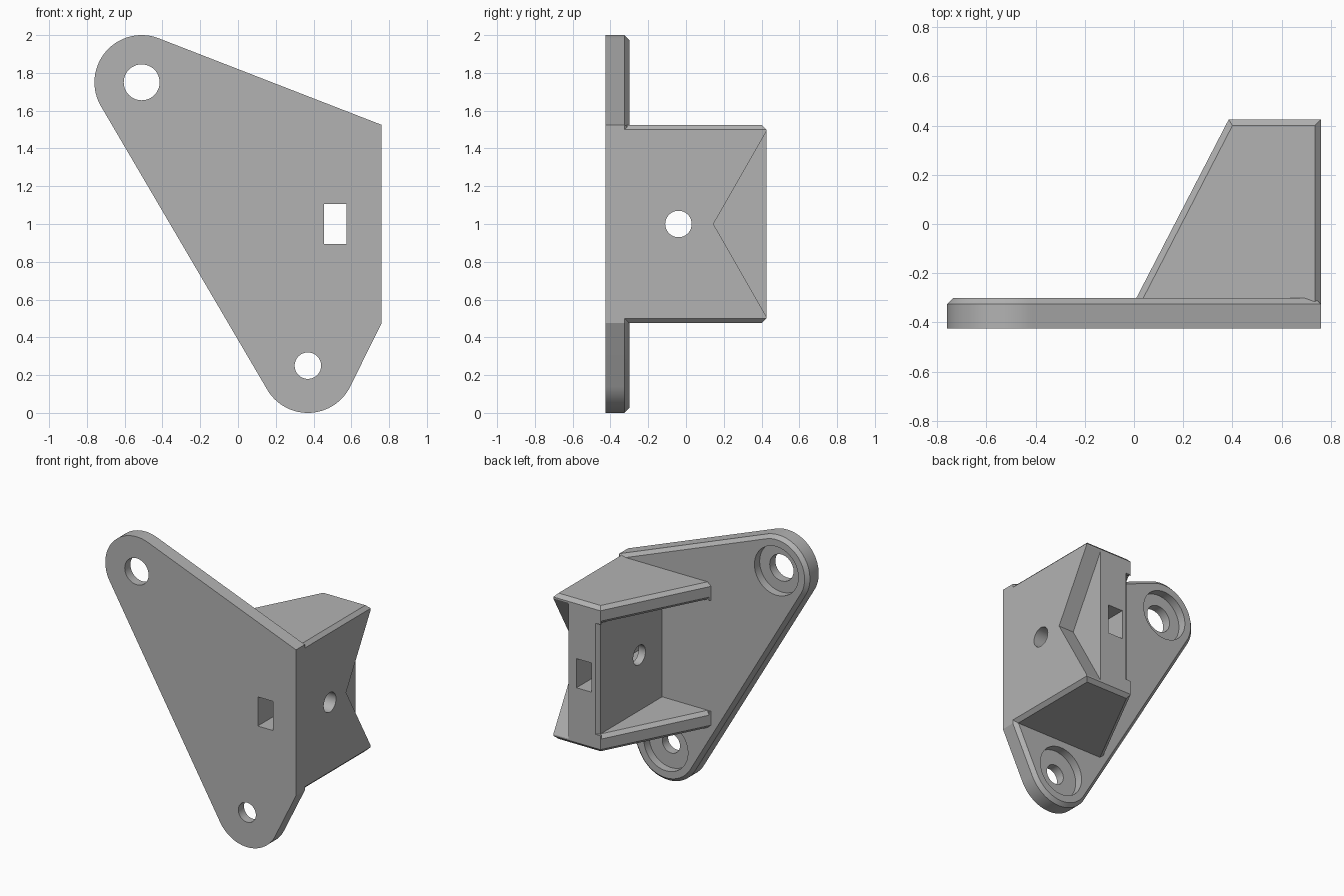
import bpy
import bmesh
from math import cos, sin, tau, radians
from mathutils import Vector
from mathutils.geometry import convex_hull_2d

if "Cube" in bpy.data.objects:
    bpy.data.objects.remove(bpy.data.objects["Cube"])

CHAMFER = 0.025
FRONT, FACE, BACK = -0.425, -0.30, 0.425
LOW, HIGH = 0.475, 1.525

grey = bpy.data.materials.new("plain grey")
grey.use_nodes = True
colour = (0.45, 0.45, 0.45, 1)
grey.diffuse_color = colour
grey.node_tree.nodes["Principled BSDF"].inputs["Base Color"].default_value = colour


def circle(x, y, r, n=64):
    return [(x + r * cos(tau * i / n), y + r * sin(tau * i / n)) for i in range(n)]


def finish(name, bm):
    bmesh.ops.recalc_face_normals(bm, faces=bm.faces)
    mesh = bpy.data.meshes.new(name)
    bm.to_mesh(mesh)
    bm.free()
    mesh.materials.append(grey)
    obj = bpy.data.objects.new(name, mesh)
    bpy.context.collection.objects.link(obj)
    return obj


def prism(name, outline, axis, lo, hi, chamfer_lo=0, chamfer_hi=0):
    """Extrude a 2D outline along an axis, optionally chamfering either end."""
    place = {"X": lambda a, b, t: (t, a, b),
             "Y": lambda a, b, t: (a, t, b),
             "Z": lambda a, b, t: (a, b, t)}[axis]
    bm = bmesh.new()
    ends = [[bm.verts.new(place(a, b, t)) for a, b in outline]
            for t in (lo + chamfer_lo, hi - chamfer_hi)]
    caps = [bm.faces.new(ring) for ring in ends]
    n = len(outline)
    for i in range(n):
        j = (i + 1) % n
        bm.faces.new((ends[0][i], ends[0][j], ends[1][j], ends[1][i]))
    bmesh.ops.recalc_face_normals(bm, faces=bm.faces)
    for cap, size in zip(caps, (chamfer_lo, chamfer_hi)):
        if size:
            bmesh.ops.inset_region(bm, faces=[cap], thickness=size, depth=size,
                                   use_even_offset=True, use_boundary=True)
    return finish(name, bm)


def combine(target, other, operation):
    """Boolean one solid into another and discard the helper."""
    other.hide_render = True
    mod = target.modifiers.new(operation.title(), "BOOLEAN")
    mod.operation, mod.solver, mod.object = operation, "EXACT", other
    bpy.context.view_layer.objects.active = target
    bpy.ops.object.modifier_apply(modifier=mod.name)
    bpy.data.objects.remove(other)


# Mounting plate: two round lugs joined to a straight edge
lugs = [(-0.51, 1.75, 0.095), (0.37, 0.25, 0.07)]
pts = [p for x, z, _ in lugs for p in circle(x, z, 0.25, 96)]
pts += [(0.76, HIGH), (0.76, LOW)]
outline = [pts[i] for i in convex_hull_2d([Vector(p) for p in pts])]
bracket = prism("mounting_bracket", outline, "Y", FRONT, FACE, 0, CHAMFER)

# Tapered housing with chamfered top and bottom
foot, tip = Vector((0.01, FACE)), Vector((0.385, BACK))
slope = (tip - foot).normalized()
root = foot - slope * 0.11
housing = prism("housing", [tuple(root), (0.76, root.y), (0.76, BACK), tuple(tip)],
                "Z", LOW, HIGH, CHAMFER, CHAMFER)

# Open bay between the top and bottom ribs
bay = [(-0.3, FACE), (0.40, FACE), (0.40, 0.40), (0.45, 0.45), (-0.3, 0.45)]
combine(housing, prism("bay_cutter", bay, "Z", 0.60, 1.40), "DIFFERENCE")

# Chamfer on the inner lip of each rib
out = Vector((-slope.y, slope.x))
bm = bmesh.new()
for depth, spread in ((-CHAMFER, 0), (CHAMFER, 2 * CHAMFER)):
    for along in (foot + slope * 0.015, tip - slope * 0.01):
        p = along + out * depth
        for z in (0.60 - spread, 1.40 + spread):
            bm.verts.new((p.x, max(p.y, FACE), z))
bmesh.ops.convex_hull(bm, input=bm.verts)
combine(housing, finish("lip_cutter", bm), "DIFFERENCE")

# V-shaped recess in the outer side
vee = [(0.145, 1.0), (0.45, 1.533), (0.45, 0.467)]
combine(housing, prism("vee_cutter", vee, "X", 0.64, 0.9), "DIFFERENCE")

combine(bracket, housing, "UNION")

# Counterbored screw holes in the lugs
for x, z, r in lugs:
    combine(bracket, prism("hole_cutter", circle(x, z, r), "Y", -1, 1), "DIFFERENCE")
    combine(bracket, prism("bore_cutter", circle(x, z, 0.175), "Y", -0.36, 0.1), "DIFFERENCE")

# Cross hole and square slot through the housing
combine(bracket, prism("cross_hole_cutter", circle(-0.04, 1.0, 0.07), "X", 0.2, 1), "DIFFERENCE")
slot = [(0.455, 0.895), (0.575, 0.895), (0.575, 1.105), (0.455, 1.105)]
combine(bracket, prism("slot_cutter", slot, "Y", -1, 1), "DIFFERENCE")

# Smooth round walls, crisp edges
bpy.ops.object.select_all(action="DESELECT")
bracket.select_set(True)
bpy.context.view_layer.objects.active = bracket
bpy.ops.object.shade_smooth_by_angle(angle=radians(25))
